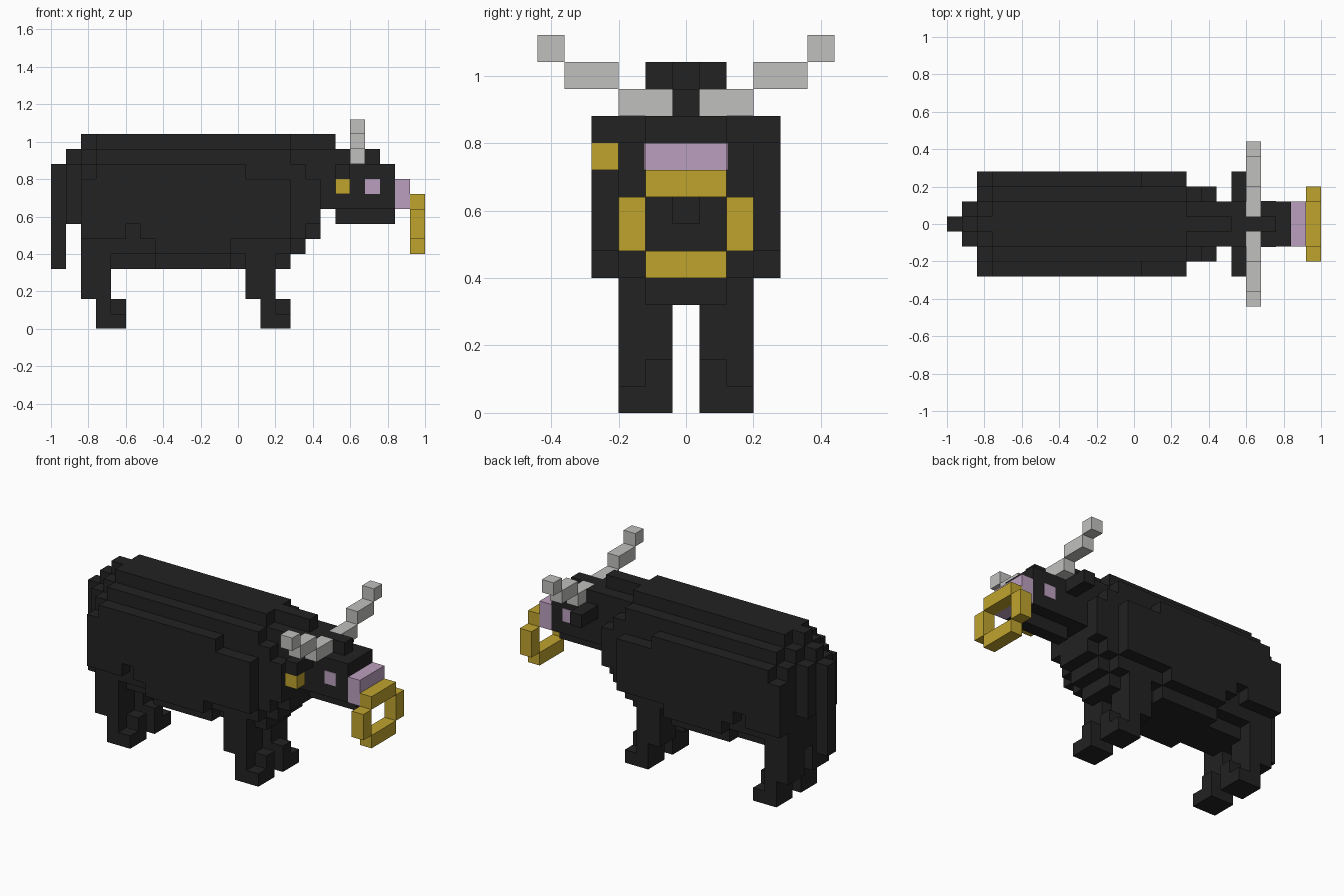
import bpy
import bmesh
from mathutils import Vector

if "Cube" in bpy.data.objects:
    bpy.data.objects.remove(bpy.data.objects["Cube"], do_unlink=True)

V = 0.08  # size of one block


def material(name, rgb):
    m = bpy.data.materials.new(name)
    m.use_nodes = True
    col = (*rgb, 1.0)
    m.diffuse_color = col
    bsdf = next(n for n in m.node_tree.nodes if n.type == 'BSDF_PRINCIPLED')
    bsdf.inputs["Base Color"].default_value = col
    bsdf.inputs["Roughness"].default_value = 0.9
    return m


HIDE = material("black hide", (0.016, 0.016, 0.016))
HORN = material("horn grey", (0.53, 0.53, 0.52))
GOLD = material("gold", (0.52, 0.37, 0.027))
PINK = material("pink", (0.50, 0.35, 0.52))

AXES = [Vector(a) for a in ((1, 0, 0), (0, 1, 0), (0, 0, 1))]


def finish(name, bm, mat):
    bmesh.ops.recalc_face_normals(bm, faces=bm.faces)
    me = bpy.data.meshes.new(name)
    bm.to_mesh(me)
    bm.free()
    me.materials.append(mat)
    ob = bpy.data.objects.new(name, me)
    bpy.context.collection.objects.link(ob)
    return ob


def blocks(name, mat, boxes, sides=(1, -1)):
    """Union of boxes (x0, x1, y0, y1, z0, z1) in blocks; y counts block
    columns out from the centre (0 = middle column) on the given sides."""
    cells = set()
    for x0, x1, y0, y1, z0, z1 in boxes:
        cells |= {(x, s * y, z) for x in range(x0, x1) for y in range(y0, y1 + 1)
                  for z in range(z0, z1) for s in sides}
    bm = bmesh.new()
    for c in sorted(cells):
        mid = Vector((c[0] - 12, c[1], c[2] + 0.5))
        for i in range(3):
            for s in (1, -1):
                n = [0, 0, 0]
                n[i] = s
                if tuple(a + b for a, b in zip(c, n)) in cells:
                    continue
                u, v = AXES[(i + 1) % 3] / 2, AXES[(i + 2) % 3] / 2
                f = mid + AXES[i] * s / 2
                ring = [f - u - v, f + u - v, f + u + v, f - u + v]
                if s < 0:
                    ring.reverse()
                bm.faces.new([bm.verts.new(p * V) for p in ring])
    bmesh.ops.remove_doubles(bm, verts=bm.verts, dist=0.001)
    bmesh.ops.dissolve_limit(bm, angle_limit=0.01, verts=bm.verts, edges=bm.edges)
    return finish(name, bm, mat)


# Body: layers from the spine out to the flanks
blocks("body", HIDE, [
    (2, 19, 0, 0, 8, 13), (3, 16, 0, 1, 12, 13),         # spine ridge
    (2, 19, 0, 1, 8, 12), (3, 16, 0, 2, 11, 12),         # shoulders and neck
    (2, 16, 0, 1, 4, 8), (16, 17, 0, 1, 5, 8),           # belly and chest
    (17, 18, 0, 1, 6, 8),
    (2, 16, 0, 2, 5, 11), (7, 12, 0, 2, 4, 5),           # ribs
    (16, 17, 0, 2, 6, 11), (17, 18, 0, 2, 7, 10),
    (2, 5, 3, 3, 6, 10), (5, 6, 3, 3, 7, 10),            # flanks
    (6, 16, 3, 3, 6, 10), (7, 12, 3, 3, 5, 6),
    (3, 13, 3, 3, 10, 11),
    (1, 2, 0, 1, 7, 11), (1, 2, 0, 0, 11, 12),           # rump
])
blocks("tail", HIDE, [(0, 1, 0, 0, 4, 11)])

# Legs with feet stepped forward and a low outer toe
for side, s in (("left", 1), ("right", -1)):
    for end, x in (("rear", 2), ("front", 13)):
        blocks(f"{end}_{side}_leg", HIDE, [
            (x, x + 2, 1, 2, 2, 5),
            (x + 1, x + 2, 1, 2, 0, 2),
            (x + 2, x + 3, 1, 1, 0, 2),
            (x + 2, x + 3, 2, 2, 0, 1)], (s,))

# Head, chin, poll and ears
blocks("head", HIDE, [
    (19, 23, 0, 1, 8, 11), (19, 23, 0, 0, 7, 8),
    (19, 20, 0, 1, 11, 12), (20, 22, 0, 0, 11, 12),
    (19, 20, 2, 3, 10, 11)])
blocks("muzzle", PINK, [(23, 24, 0, 1, 8, 10)])
blocks("ear_tag", GOLD, [(19, 20, 3, 3, 9, 10)], (-1,))
blocks("nose_ring", GOLD, [
    (24, 25, 0, 1, 8, 9), (24, 25, 2, 2, 6, 8), (24, 25, 0, 1, 5, 6)])

# Horns and eyes on each side
for side, s in (("left", 1), ("right", -1)):
    blocks(f"{side}_horn", HORN, [
        (20, 21, 1, 2, 11, 12), (20, 21, 3, 4, 12, 13), (20, 21, 5, 5, 13, 14)], (s,))
    bm = bmesh.new()
    bmesh.ops.create_cube(bm, size=1)
    bmesh.ops.scale(bm, vec=(V, 0.006, V), verts=bm.verts)
    bmesh.ops.translate(bm, vec=(0.72, s * 0.121, 0.76), verts=bm.verts)
    finish(f"{side}_eye", bm, PINK)
